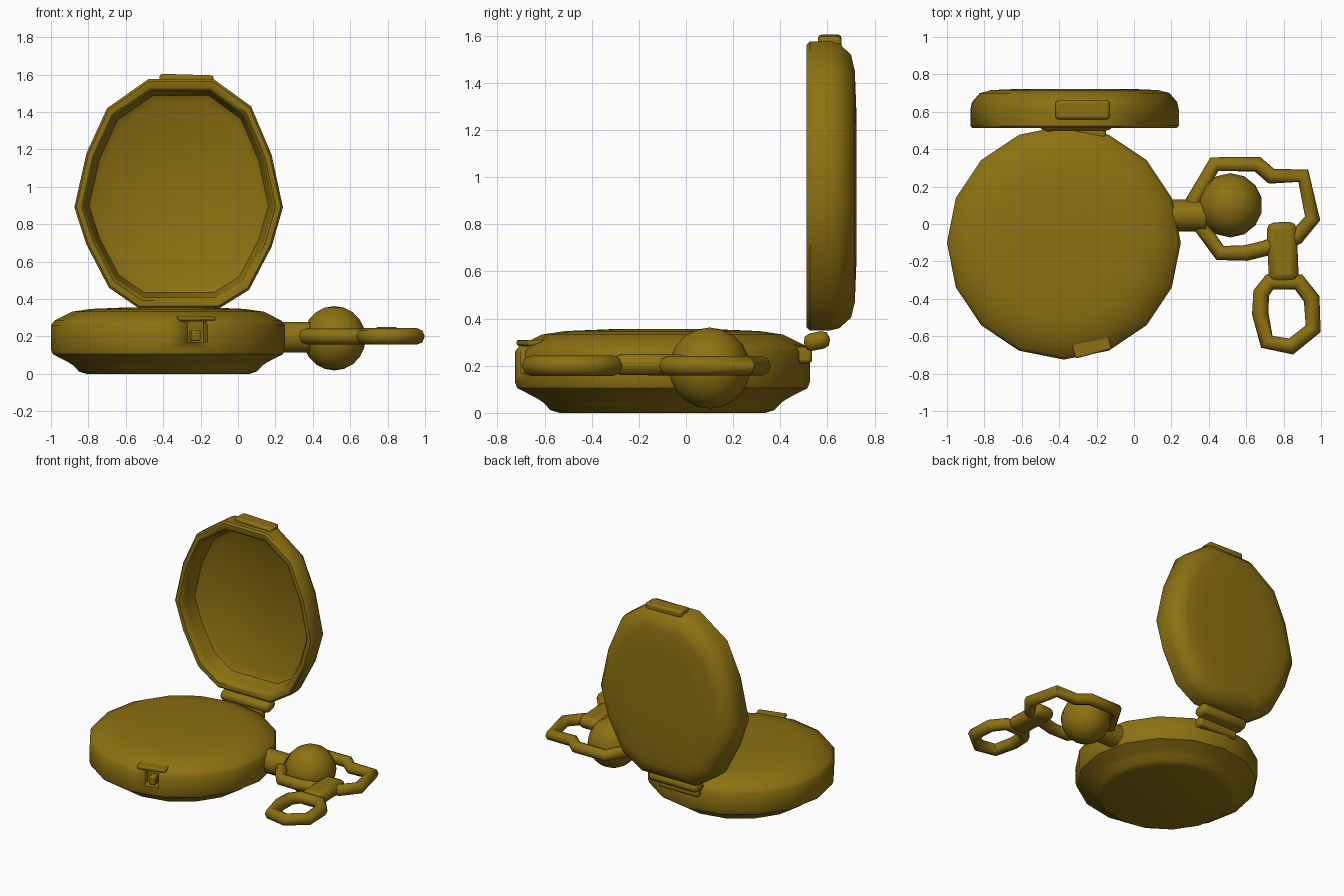
import bpy, bmesh, math
from mathutils import Vector

if "Cube" in bpy.data.objects:
    bpy.data.objects.remove(bpy.data.objects["Cube"])

gold = bpy.data.materials.new("old gold")
gold.diffuse_color = (0.265, 0.165, 0.006, 1)
gold.use_nodes = True
gold.node_tree.nodes["Principled BSDF"].inputs["Base Color"].default_value = gold.diffuse_color


def finish(ob, angle=40):
    """Give the part its material and smooth shading with kept edges."""
    ob.data.materials.clear()
    ob.data.materials.append(gold)
    bpy.ops.object.select_all(action='DESELECT')
    ob.select_set(True)
    bpy.context.view_layer.objects.active = ob
    bpy.ops.object.shade_smooth_by_angle(angle=math.radians(angle))
    return ob


def stack(name, outline, profile, place, angle=40):
    """Loft an outline through (scale, depth) steps and cap both ends."""
    bm = bmesh.new()
    rings = [[bm.verts.new(place(u * s, v * s, d)) for u, v in outline]
             for s, d in profile]
    n = len(outline)
    for a, b in zip(rings, rings[1:]):
        for i in range(n):
            j = (i + 1) % n
            bm.faces.new((a[i], a[j], b[j], b[i]))
    bm.faces.new(rings[0])
    bm.faces.new(rings[-1])
    bmesh.ops.recalc_face_normals(bm, faces=bm.faces)
    me = bpy.data.meshes.new(name)
    bm.to_mesh(me)
    bm.free()
    ob = bpy.data.objects.new(name, me)
    bpy.context.collection.objects.link(ob)
    return finish(ob, angle)


def tube(name, points, radius, z, cyclic=True):
    """Round bar swept along a flat path."""
    cu = bpy.data.curves.new(name, 'CURVE')
    cu.dimensions = '3D'
    cu.bevel_depth = radius
    cu.bevel_resolution = 2
    cu.use_fill_caps = True
    sp = cu.splines.new('POLY')
    sp.points.add(len(points) - 1)
    for p, (x, y) in zip(sp.points, points):
        p.co = (x, y, z, 1)
    sp.use_cyclic_u = cyclic
    ob = bpy.data.objects.new(name, cu)
    bpy.context.collection.objects.link(ob)
    bpy.ops.object.select_all(action='DESELECT')
    ob.select_set(True)
    bpy.context.view_layer.objects.active = ob
    bpy.ops.object.convert(target='MESH')
    return finish(bpy.context.object, 60)


def box(name, loc, size, rot=(0, 0, 0), bevel=0.0):
    bpy.ops.mesh.primitive_cube_add(size=1, location=loc, rotation=rot)
    ob = bpy.context.object
    ob.name = name
    ob.scale = size
    bpy.ops.object.transform_apply(location=False, rotation=False, scale=True)
    if bevel:
        m = ob.modifiers.new("bevel", 'BEVEL')
        m.width = bevel
        m.segments = 2
    return finish(ob)


# Watch case: sixteen-sided drum with stepped base and domed top
CX, CY, R = -0.375, -0.10, 0.625
circle = [(R * math.cos(i * math.tau / 16), R * math.sin(i * math.tau / 16))
          for i in range(16)]
case_steps = [(0.70, 0.0), (0.76, 0.012), (0.81, 0.045), (0.86, 0.065),
              (0.985, 0.105), (1.0, 0.13), (1.0, 0.26), (0.97, 0.285),
              (0.82, 0.332), (0.66, 0.347), (0.35, 0.355)]
case = stack("watch_case", circle, case_steps,
             lambda u, v, d: (CX + u, CY + v, d))

# Latch notch cut in the front of the case, with a collar and a pin
ang = math.radians(15)
out = Vector((math.sin(ang), -math.cos(ang), 0))


def at_front(r, z):
    return (CX + out.x * r, CY + out.y * r, z)


cutter = box("latch_cutter", at_front(0.61, 0.225), (0.105, 0.14, 0.11), (0, 0, ang))
cutter.hide_render = True
cutter.hide_viewport = True
cut = case.modifiers.new("notch", 'BOOLEAN')
cut.operation = 'DIFFERENCE'
cut.object = cutter
cut.solver = 'EXACT'
box("latch_collar", at_front(0.565, 0.297), (0.20, 0.10, 0.025), (0, 0, ang), 0.008)
box("latch_pin", at_front(0.56, 0.205), (0.045, 0.07, 0.06), (0, 0, ang), 0.008)

# Open lid: upright faceted oval shell, hollow on the front
LX, LZ = -0.315, 0.95
lid_outline = [(-.56, -.06), (-.495, .23), (-.385, .47), (-.165, .625),
               (.185, .625), (.385, .48), (.495, .22), (.555, -.06),
               (.495, -.27), (.375, -.50), (.215, -.60), (-.215, -.60),
               (-.375, -.49), (-.495, -.26)]
lid_steps = [(0.55, 0.722), (0.80, 0.716), (0.91, 0.70), (0.985, 0.65),
             (1.0, 0.61), (1.0, 0.525), (0.98, 0.512), (0.93, 0.512),
             (0.905, 0.525), (0.895, 0.56), (0.86, 0.64), (0.80, 0.66)]
stack("lid", lid_outline, lid_steps, lambda u, v, d: (LX + u, d, LZ + v))
box("lid_catch", (-0.275, 0.61, 1.575), (0.29, 0.10, 0.05), (0, 0.03, 0), 0.015)

# Hinge joining case and lid
box("hinge_block", (-0.31, 0.555, 0.305), (0.39, 0.11, 0.075), (0.2, 0, 0), 0.03)
box("hinge_leaf", (-0.31, 0.49, 0.245), (0.32, 0.09, 0.07), (0, 0, 0), 0.015)

# Neck on the side of the case and the winding ball
bpy.ops.mesh.primitive_cylinder_add(vertices=10, radius=0.085, depth=0.19,
                                    location=(0.29, 0.045, 0.195),
                                    rotation=(0, math.pi / 2, 0))
neck = bpy.context.object
neck.name = "neck"
finish(neck)
bpy.ops.mesh.primitive_uv_sphere_add(segments=14, ring_count=10, radius=0.172,
                                     location=(0.515, 0.10, 0.19))
ball = bpy.context.object
ball.name = "winding_ball"
finish(ball, 60)

# Bow around the ball, short connecting bar and end chain link
tube("bow", [(0.32, 0.13), (0.43, 0.32), (0.66, 0.32), (0.735, 0.255),
             (0.905, 0.258), (0.955, 0.03), (0.87, -0.07), (0.70, -0.13),
             (0.60, -0.155), (0.46, -0.155), (0.35, 0.0)], 0.042, 0.20)
box("connecting_bar", (0.795, -0.15, 0.205), (0.16, 0.32, 0.09), (0, 0, 0.04), 0.038)
tube("chain_link", [(0.68, -0.37), (0.725, -0.31), (0.88, -0.31),
                    (0.95, -0.40), (0.958, -0.56), (0.84, -0.655),
                    (0.71, -0.63), (0.675, -0.48)], 0.044, 0.20)
